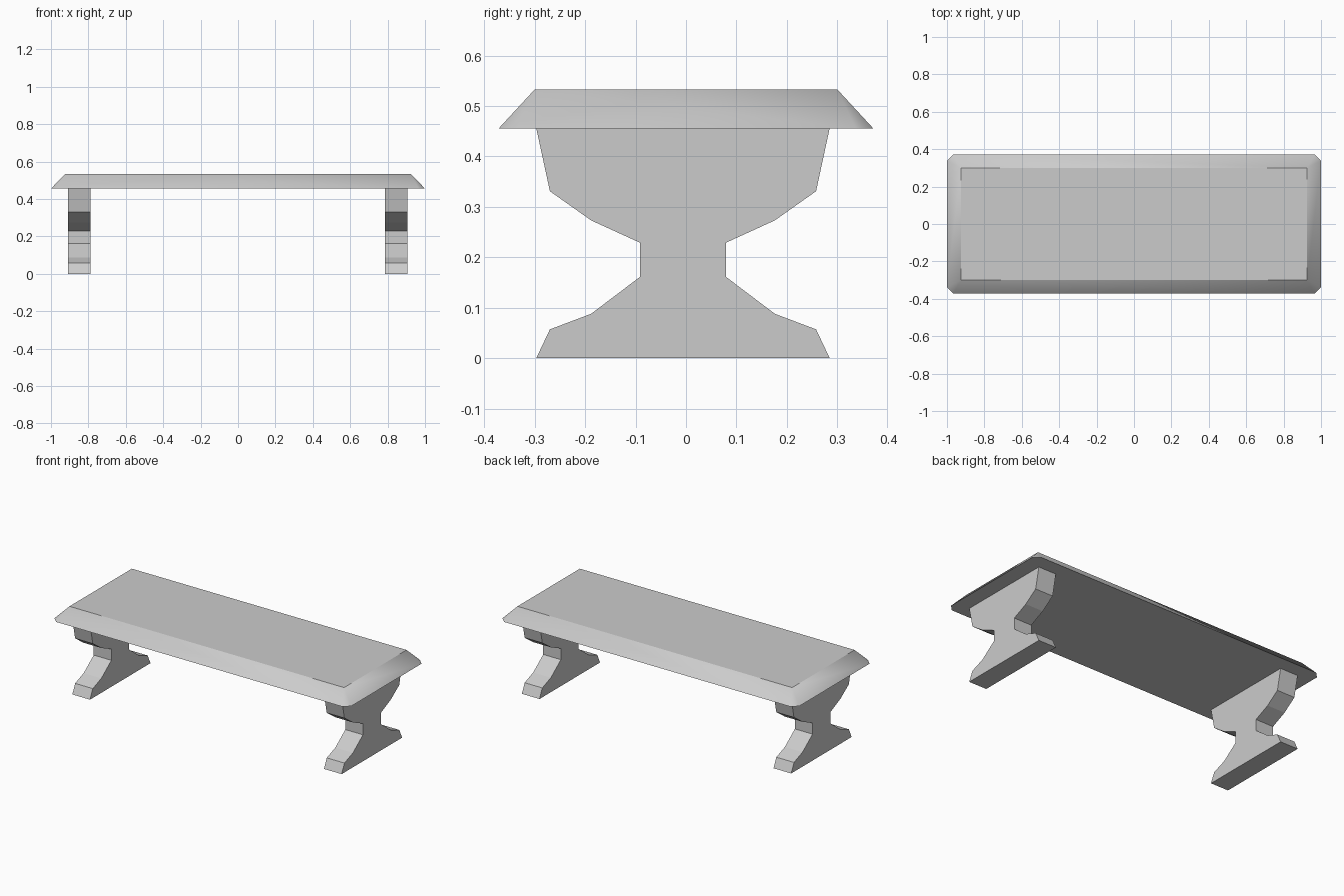
import bpy, bmesh, math

if "Cube" in bpy.data.objects:
    bpy.data.objects.remove(bpy.data.objects["Cube"])

grey = bpy.data.materials.new("light grey")
grey.diffuse_color = (0.6, 0.6, 0.6, 1)
grey.use_nodes = True
grey.node_tree.nodes["Principled BSDF"].inputs["Base Color"].default_value = grey.diffuse_color


def add_object(name, bm):
    bmesh.ops.recalc_face_normals(bm, faces=bm.faces)
    mesh = bpy.data.meshes.new(name)
    bm.to_mesh(mesh)
    bm.free()
    mesh.materials.append(grey)
    obj = bpy.data.objects.new(name, mesh)
    bpy.context.collection.objects.link(obj)
    return obj


# Seat: slab flaring from a sharp top rectangle to a base with clipped corners
bm = bmesh.new()
top, base = [], []
for sx, sy in ((1, 1), (-1, 1), (-1, -1), (1, -1)):
    top.append(bm.verts.new((sx * 0.925, sy * 0.30, 0.533)))
    pair = [(sx * 1.0, sy * 0.337, 0.455), (sx * 0.965, sy * 0.372, 0.455)]
    if sx * sy < 0:
        pair.reverse()
    base.append([bm.verts.new(p) for p in pair])
bm.faces.new(top)
bm.faces.new([v for pair in base for v in pair])
for i in range(4):
    j = (i + 1) % 4
    bm.faces.new((top[i], *base[i]))
    bm.faces.new((top[i], base[i][1], base[j][0], top[j]))
seat = add_object("seat", bm)
bpy.context.view_layer.objects.active = seat
seat.select_set(True)
bpy.ops.object.shade_smooth_by_angle(angle=math.radians(40))

# Legs: hourglass profile (half width, height) extruded along x
half = [(0.291, 0), (0.264, 0.057), (0.182, 0.088), (0.0855, 0.161),
        (0.0855, 0.229), (0.182, 0.273), (0.264, 0.331), (0.291, 0.456)]
outline = half + [(-y, z) for y, z in reversed(half)]
for name, x in (("left_leg", -0.908), ("right_leg", 0.787)):
    bm = bmesh.new()
    face = bm.faces.new([bm.verts.new((x, y - 0.006, z)) for y, z in outline])
    ext = bmesh.ops.extrude_face_region(bm, geom=[face], use_keep_orig=True)
    moved = [v for v in ext["geom"] if isinstance(v, bmesh.types.BMVert)]
    bmesh.ops.translate(bm, verts=moved, vec=(0.119, 0, 0))
    add_object(name, bm)
